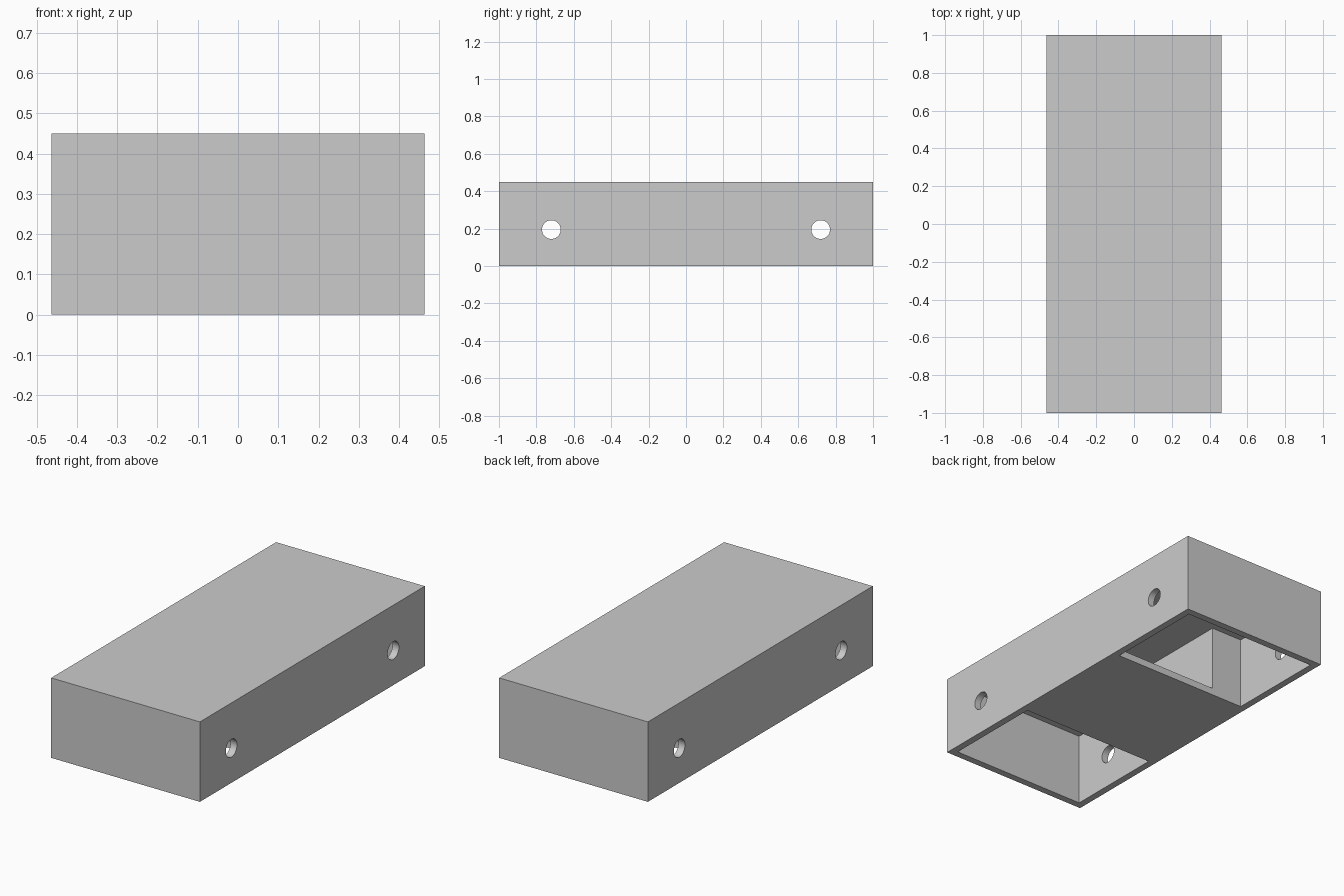
import bpy
import math

if "Cube" in bpy.data.objects:
    bpy.data.objects.remove(bpy.data.objects["Cube"], do_unlink=True)

HALF_X, HALF_Y, HEIGHT = 0.463, 1.0, 0.45
WALL = 0.04
CEILING = HEIGHT - WALL
INNER_X, INNER_Y = HALF_X - WALL, HALF_Y - WALL
BRIDGE_Y = 0.382       # half length of the middle bridge
CHANNEL_X = -0.227     # side of the channel running through the bridge
HOLE_Y, HOLE_Z, HOLE_R = 0.72, 0.195, 0.05

grey = bpy.data.materials.new("plain grey")
grey.use_nodes = True
grey.diffuse_color = (0.6, 0.6, 0.6, 1)
grey.node_tree.nodes["Principled BSDF"].inputs["Base Color"].default_value = (0.6, 0.6, 0.6, 1)


def box(name, low, high):
    """Axis-aligned box between two corners."""
    center = [(a + b) / 2 for a, b in zip(low, high)]
    bpy.ops.mesh.primitive_cube_add(size=1, location=center)
    obj = bpy.context.object
    obj.name = name
    obj.scale = [b - a for a, b in zip(low, high)]
    bpy.ops.object.transform_apply(location=True, rotation=True, scale=True)
    obj.data.materials.append(grey)
    return obj


def cut(target, cutter):
    """Subtract the cutter from the target and discard it."""
    cutter.hide_render = True
    mod = target.modifiers.new("cut", "BOOLEAN")
    mod.operation = "DIFFERENCE"
    mod.solver = "EXACT"
    mod.object = cutter
    bpy.context.view_layer.objects.active = target
    bpy.ops.object.modifier_apply(modifier=mod.name)
    bpy.data.objects.remove(cutter, do_unlink=True)


# Outer case
case = box("case", (-HALF_X, -HALF_Y, 0), (HALF_X, HALF_Y, HEIGHT))

# Open pockets at both ends, on the underside
for side in (-1, 1):
    ends = sorted((side * BRIDGE_Y, side * INNER_Y))
    cut(case, box("pocket_cutter", (-INNER_X, ends[0], -0.1), (INNER_X, ends[1], CEILING)))

# Channel through the bridge, joining the pockets above a thin floor
cut(case, box("channel_cutter", (CHANNEL_X, -BRIDGE_Y - 0.1, WALL),
              (INNER_X, BRIDGE_Y + 0.1, CEILING)))

# Round holes through both long walls
for side in (-1, 1):
    bpy.ops.mesh.primitive_cylinder_add(vertices=40, radius=HOLE_R, depth=2,
                                        location=(0, side * HOLE_Y, HOLE_Z),
                                        rotation=(0, math.pi / 2, 0))
    drill = bpy.context.object
    drill.data.materials.append(grey)
    cut(case, drill)

# Smooth hole walls, crisp case edges
bpy.ops.object.select_all(action="DESELECT")
case.select_set(True)
bpy.context.view_layer.objects.active = case
bpy.ops.object.shade_smooth_by_angle(angle=math.radians(30))
